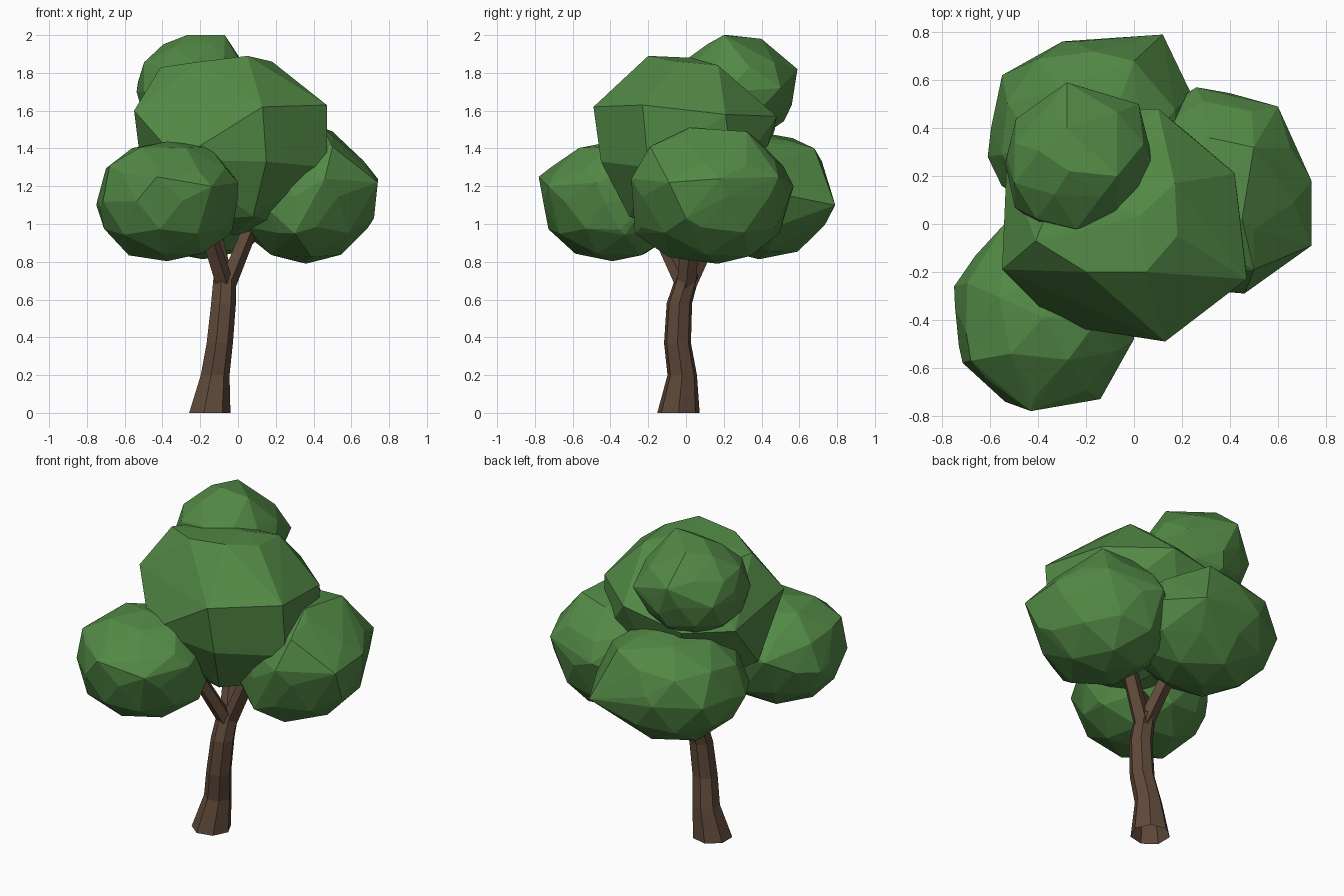
import bpy, bmesh, math, random

random.seed(4)


def material(name, rgb):
    m = bpy.data.materials.new(name)
    m.diffuse_color = (*rgb, 1)
    return m


LEAF = material("leaf green", (0.085, 0.25, 0.06))
BARK = material("bark brown", (0.115, 0.067, 0.042))


def finish(name, bm, mat):
    me = bpy.data.meshes.new(name)
    bm.to_mesh(me)
    bm.free()
    me.materials.append(mat)
    ob = bpy.data.objects.new(name, me)
    bpy.context.collection.objects.link(ob)


def hull(bm):
    out = bmesh.ops.convex_hull(bm, input=bm.verts)
    loose = {g for g in out["geom_interior"] if isinstance(g, bmesh.types.BMVert)}
    loose |= {v for v in bm.verts if not v.link_faces}
    bmesh.ops.delete(bm, geom=list(loose), context='VERTS')
    bmesh.ops.recalc_face_normals(bm, faces=bm.faces)


def clump(name, lo, hi, turn, corners):
    """Low-poly ball in the box lo..hi, pulled out to a few corner points."""
    bm = bmesh.new()
    bmesh.ops.create_icosphere(bm, subdivisions=2, radius=1.05)
    c, s = math.cos(turn), math.sin(turn)
    for v in bm.verts:
        x, y, z = v.co * random.uniform(0.96, 1.01)
        p = [max(-0.99, min(0.99, q)) for q in (c * x - s * y, s * x + c * y, z)]
        v.co = [(a + b) / 2 + q * (b - a) / 2 for a, b, q in zip(lo, hi, p)]
    for p in corners:
        bm.verts.new(p)
    hull(bm)
    finish(name, bm, LEAF)


def limb(name, path, sides):
    """Tapered tube through (x, y, z, radius) stations, open at the foot."""
    bm = bmesh.new()
    rings = []
    for x, y, z, r in path:
        rings.append([bm.verts.new((x + r * math.cos(math.tau * k / sides),
                                    y + r * math.sin(math.tau * k / sides), z))
                      for k in range(sides)])
    for a, b in zip(rings, rings[1:]):
        for k in range(sides):
            n = (k + 1) % sides
            bm.faces.new((a[k], a[n], b[n], b[k]))
    bm.faces.new(rings[-1])
    finish(name, bm, BARK)


# Trunk
limb("trunk", [(-0.155, -0.04, 0.0, 0.115), (-0.125, -0.02, 0.2, 0.08),
               (-0.10, -0.045, 0.37, 0.073), (-0.08, -0.035, 0.58, 0.069),
               (-0.072, 0.01, 0.73, 0.063)], 7)

# Branches forking from the trunk top
for name, tip in (("right_branch", (0.07, 0.03, 1.0)),
                  ("front_branch", (-0.17, -0.15, 0.98)),
                  ("back_branch", (-0.14, 0.15, 0.98))):
    limb(name, [(-0.068, 0.0, 0.66, 0.054), (*tip, 0.048)], 5)

# Outer leaf clumps
clump("front_left_leaves", (-0.75, -0.76, 0.80), (0.0, -0.02, 1.44), 0.2,
      [(-0.75, -0.26, 1.10), (-0.73, -0.51, 1.08), (-0.68, -0.57, 1.31),
       (-0.43, -0.78, 1.25), (-0.14, -0.73, 1.2), (-0.45, -0.73, 1.03),
       (0.0, -0.48, 1.22), (-0.15, -0.4, 1.41), (-0.03, -0.35, 0.97),
       (-0.54, 0.0, 1.2)])
clump("right_leaves", (-0.02, -0.28, 0.79), (0.72, 0.55, 1.50), 0.5,
      [(0.26, 0.57, 1.2), (0.60, 0.49, 1.25), (0.74, 0.18, 1.24),
       (0.74, -0.09, 1.22), (0.46, -0.29, 1.24), (0.72, 0.0, 1.03),
       (0.50, -0.19, 1.41), (0.45, 0.02, 1.51), (0.5, 0.32, 1.49),
       (0.3, -0.27, 0.95), (0.36, 0.17, 0.79)])
clump("back_leaves", (-0.60, 0.0, 0.81), (0.23, 0.77, 1.49), 0.9,
      [(-0.55, 0.62, 1.15), (-0.25, 0.76, 1.2), (0.12, 0.79, 1.1),
       (0.24, 0.54, 1.15), (-0.61, 0.28, 1.12), (0.0, 0.68, 1.40)])
clump("top_leaves", (-0.54, -0.05, 1.42), (0.07, 0.55, 1.98), 0.3,
      [(-0.53, 0.28, 1.75), (-0.28, 0.59, 1.82), (-0.28, 0.40, 1.98),
       (0.02, 0.50, 1.72), (0.09, 0.22, 1.7), (-0.07, 0.2, 2.0),
       (-0.27, 0.22, 2.0), (-0.2, -0.06, 1.7), (-0.2, 0.56, 1.63)])

# Central leaf clump: large facets
core = [(0.02, 0.03, 1.88), (0.17, 0.17, 1.84), (0.18, -0.05, 1.86),
        (0.05, -0.2, 1.89), (-0.2, -0.2, 1.86), (-0.41, -0.07, 1.83),
        (-0.3, 0.2, 1.8), (0.13, -0.49, 1.62), (0.47, -0.23, 1.63),
        (0.42, 0.21, 1.58), (0.1, 0.48, 1.57), (-0.55, -0.19, 1.60),
        (-0.53, 0.27, 1.5), (-0.3, 0.47, 1.5), (0.15, -0.45, 1.33),
        (0.47, -0.2, 1.30), (-0.32, -0.42, 1.34), (-0.5, 0.0, 1.2),
        (0.38, 0.25, 1.25), (0.08, -0.3, 1.04), (-0.22, -0.2, 1.02),
        (0.25, 0.0, 1.0), (-0.1, 0.3, 0.98), (-0.02, 0.0, 0.94)]
bm = bmesh.new()
for p in core:
    bm.verts.new(p)
hull(bm)
finish("central_leaves", bm, LEAF)
